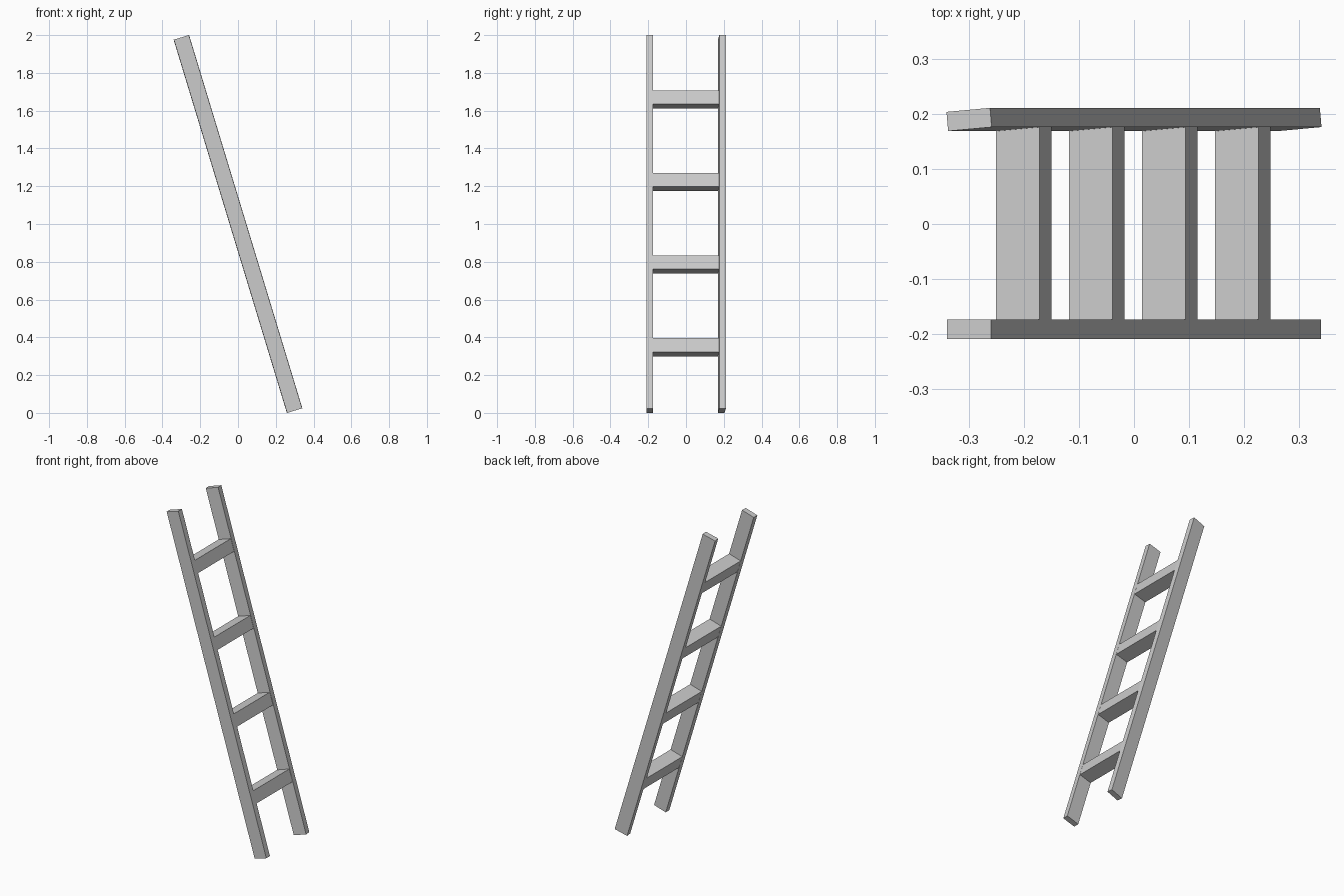
import bpy
from math import radians
from mathutils import Matrix

if "Cube" in bpy.data.objects:
    bpy.data.objects.remove(bpy.data.objects["Cube"])

# Whole ladder leans back; parts are laid out upright, then tilted together
LEAN = Matrix.Translation((0, 0, 1)) @ Matrix.Rotation(radians(-16.88), 4, 'Y')
DEPTH = 0.083


def box(name, size, y, z, twist=0.0):
    """Box in the ladder's upright frame, tilted into place."""
    bpy.ops.mesh.primitive_cube_add(size=1)
    ob = bpy.context.object
    ob.name = name
    ob.data.transform(Matrix.Diagonal((*size, 1)))
    ob.matrix_world = (LEAN @ Matrix.Translation((0, y, z))
                       @ Matrix.Rotation(radians(twist), 4, 'Z'))
    return ob


# Side rails, the far one slightly twisted about its length
box("near_rail", (DEPTH, 0.035, 2.065), -0.1915, 0)
box("far_rail", (DEPTH, 0.035, 2.065), 0.190, 0, twist=5)

# Four evenly spaced rungs, their ends let into the rails
for i in range(4):
    box(f"rung_{i + 1}", (DEPTH - 0.001, 0.37, 0.076), 0, 0.457 * (i - 1.5) + 0.004)
